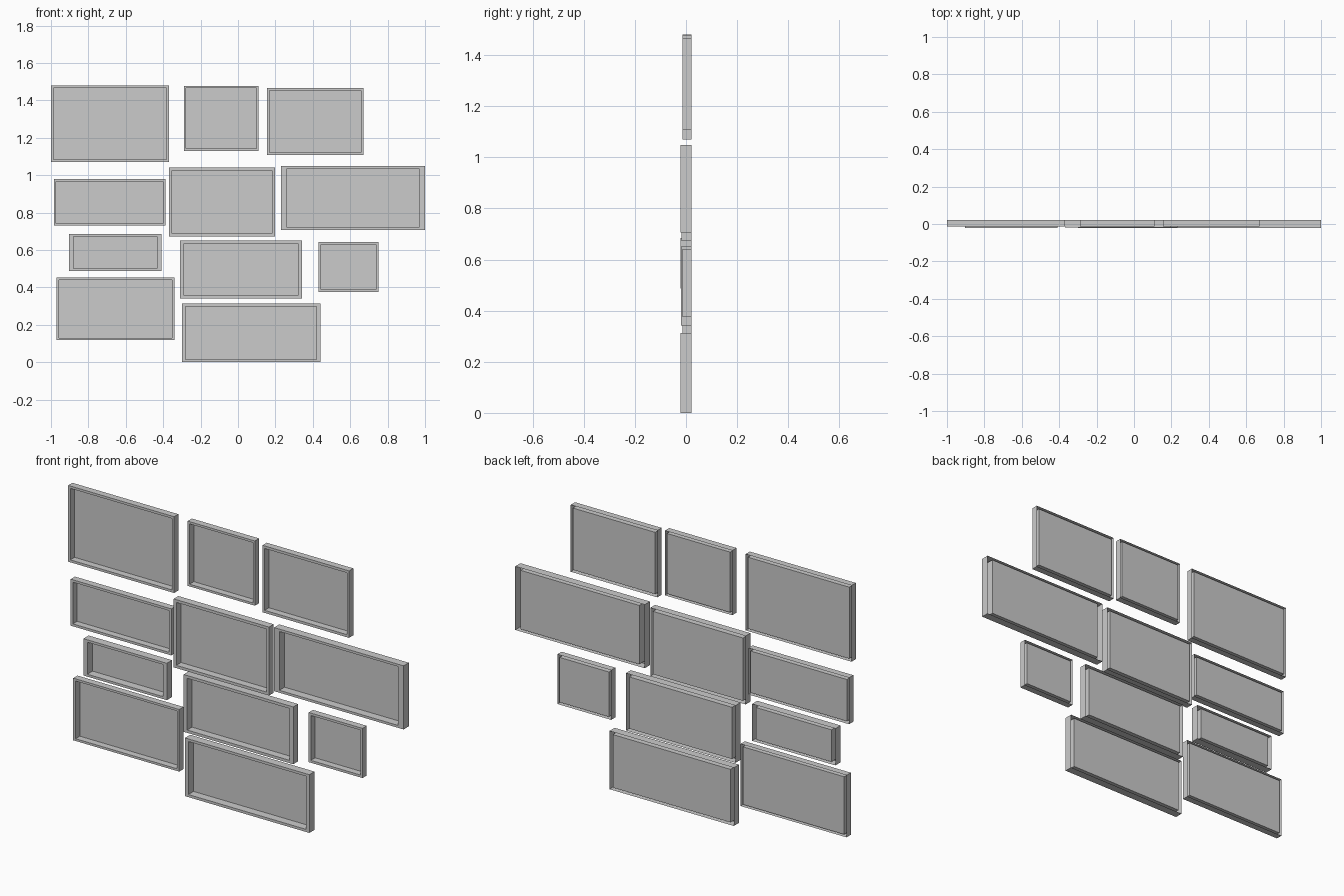
import bpy
import bmesh

cube = bpy.data.objects.get("Cube")
if cube:
    bpy.data.objects.remove(cube, do_unlink=True)

grey = bpy.data.materials.new("plain_grey")
grey.use_nodes = True
colour = (0.6, 0.6, 0.6, 1)
grey.diffuse_color = colour
grey.node_tree.nodes["Principled BSDF"].inputs["Base Color"].default_value = colour

BACK = 0.022


def ring(bm, x0, x1, z0, z1, y):
    return [bm.verts.new((x, y, z)) for x, z in ((x0, z0), (x1, z0), (x1, z1), (x0, z1))]


def picture_frame(name, x0, x1, z0, z1, bx, bz, front):
    """Open-backed shell: outer walls, front rim, inner walls and picture panel."""
    bm = bmesh.new()
    inner = (x0 + bx, x1 - bx, z0 + bz, z1 - bz)
    rings = [ring(bm, x0, x1, z0, z1, BACK),
             ring(bm, x0, x1, z0, z1, front),
             ring(bm, *inner, front),
             ring(bm, *inner, BACK)]
    for a, b in zip(rings, rings[1:]):
        for i in range(4):
            j = (i + 1) % 4
            bm.faces.new((a[i], a[j], b[j], b[i]))
    bm.faces.new(rings[-1])
    bmesh.ops.recalc_face_normals(bm, faces=bm.faces)
    # The front rim must face forwards
    rim = min(bm.faces, key=lambda f: f.calc_center_median().y)
    if rim.normal.y > 0:
        bmesh.ops.reverse_faces(bm, faces=bm.faces)
    mesh = bpy.data.meshes.new(name)
    bm.to_mesh(mesh)
    bm.free()
    mesh.materials.append(grey)
    bpy.context.collection.objects.link(bpy.data.objects.new(name, mesh))


# Top row
picture_frame("top_right_frame", -1.0, -0.37, 1.07, 1.48, 0.013, 0.013, -0.014)
picture_frame("top_middle_frame", -0.29, 0.11, 1.13, 1.478, 0.012, 0.012, -0.014)
picture_frame("top_left_frame", 0.155, 0.67, 1.107, 1.467, 0.013, 0.014, -0.014)
# Upper middle row
picture_frame("upper_right_frame", -0.985, -0.387, 0.73, 0.98, 0.013, 0.013, -0.014)
picture_frame("upper_middle_frame", -0.37, 0.197, 0.672, 1.04, 0.016, 0.015, -0.018)
picture_frame("upper_left_frame", 0.23, 1.0, 0.706, 1.048, 0.032, 0.013, -0.022)
# Lower middle row
picture_frame("lower_right_frame", -0.904, -0.408, 0.487, 0.685, 0.024, 0.013, -0.022)
picture_frame("lower_middle_frame", -0.31, 0.342, 0.342, 0.65, 0.021, 0.015, -0.019)
picture_frame("lower_left_frame", 0.43, 0.75, 0.375, 0.642, 0.013, 0.013, -0.014)
# Bottom row
picture_frame("bottom_right_frame", -0.97, -0.34, 0.118, 0.452, 0.014, 0.012, -0.014)
picture_frame("bottom_middle_frame", -0.30, 0.44, 0.0, 0.313, 0.02, 0.014, -0.022)
